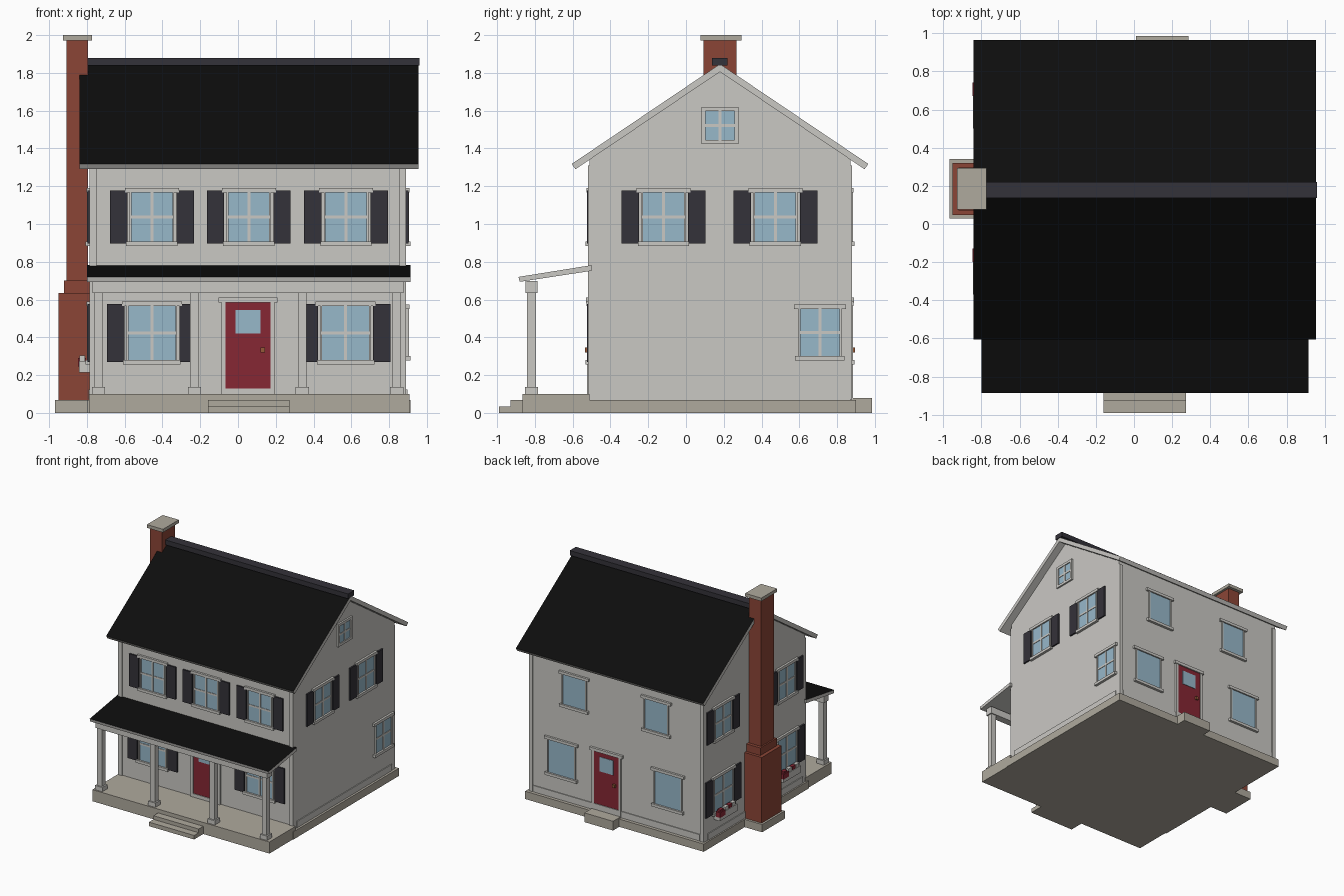
import bpy
import bmesh
from mathutils import Vector

cube = bpy.data.objects.get("Cube")
if cube:
    bpy.data.objects.remove(cube, do_unlink=True)


def material(name, r, g, b):
    m = bpy.data.materials.new(name)
    m.use_nodes = True
    m.diffuse_color = (r, g, b, 1)
    bsdf = m.node_tree.nodes["Principled BSDF"]
    bsdf.inputs["Base Color"].default_value = (r, g, b, 1)
    bsdf.inputs["Roughness"].default_value = 0.8
    return m


WHITE = material("off white", 0.59, 0.58, 0.55)
STONE = material("stone", 0.43, 0.40, 0.34)
BRICK = material("brick red", 0.26, 0.06, 0.037)
GLASS = material("pale blue glass", 0.31, 0.48, 0.59)
RED = material("deep red", 0.24, 0.02, 0.034)
CHARCOAL = material("charcoal", 0.034, 0.032, 0.041)
BLACK = material("roof black", 0.004, 0.004, 0.004)
BRASS = material("brass", 0.3, 0.1, 0.04)


def finish(name, bm, *mats):
    bmesh.ops.recalc_face_normals(bm, faces=bm.faces)
    mesh = bpy.data.meshes.new(name)
    bm.to_mesh(mesh)
    bm.free()
    for m in mats:
        mesh.materials.append(m)
    obj = bpy.data.objects.new(name, mesh)
    bpy.context.collection.objects.link(obj)
    return obj


def box(name, xs, ys, zs, mat):
    bm = bmesh.new()
    bmesh.ops.create_cube(bm, size=1)
    for v in bm.verts:
        v.co = Vector([(a + b) / 2 + c * abs(b - a)
                       for (a, b), c in zip((xs, ys, zs), v.co)])
    return finish(name, bm, mat)


def extrude_x(name, profile, x0, x1, mat, top_mat=None):
    """Sweep a y-z profile along x; faces turned up can take a second colour."""
    bm = bmesh.new()
    face = bm.faces.new([bm.verts.new((x0, y, z)) for y, z in profile])
    new = bmesh.ops.extrude_face_region(bm, geom=[face])["geom"]
    for v in new:
        if isinstance(v, bmesh.types.BMVert):
            v.co.x = x1
    bmesh.ops.recalc_face_normals(bm, faces=bm.faces)
    if top_mat:
        for f in bm.faces:
            f.material_index = int(f.normal.z > 0.6)
    return finish(name, bm, mat, *([top_mat] if top_mat else []))


# Wall planes
FRONT, BACK, RIGHT, LEFT = -0.51, 0.87, -0.785, 0.89
RIDGE = 0.18


def plate(name, side, us, zs, ds, mat):
    """Box on a wall: us runs along the wall, ds is the distance out of it."""
    if side == "front":
        return box(name, us, [FRONT - d for d in ds], zs, mat)
    if side == "back":
        return box(name, us, [BACK + d for d in ds], zs, mat)
    if side == "right":
        return box(name, [RIGHT - d for d in ds], us, zs, mat)
    return box(name, [LEFT + d for d in ds], us, zs, mat)


def frame(name, side, u, z, w, h, t=0.02):
    for s in (-1, 1):
        plate(name + "_stile", side, sorted((u + s * w, u + s * (w + t))),
              (z - h - t, z + h + t), (0, 0.014), WHITE)
        plate(name + "_rail", side, (u - w, u + w),
              sorted((z + s * h, z + s * (h + t))), (0, 0.014), WHITE)


def window(name, side, u, z, w, h, shutters=False, bars=True, ledges=True):
    plate(name + "_glass", side, (u - w, u + w), (z - h, z + h), (-0.01, 0.006), GLASS)
    frame(name + "_frame", side, u, z, w, h, 0.01 if ledges else 0.022)
    if bars:
        plate(name + "_upright_bar", side, (u - 0.008, u + 0.008),
              (z - h, z + h), (0, 0.011), WHITE)
        plate(name + "_cross_bar", side, (u - w, u + w),
              (z - 0.008, z + 0.008), (0, 0.010), WHITE)
    if ledges:
        plate(name + "_lintel", side, (u - w - 0.035, u + w + 0.035),
              (z + h, z + h + 0.024), (0, 0.018), WHITE)
        plate(name + "_sill", side, (u - w - 0.028, u + w + 0.028),
              (z - h - 0.024, z - h), (0, 0.022), WHITE)
    if shutters:
        for s in (-1, 1):
            plate(name + "_shutter", side,
                  sorted((u + s * (w + 0.022), u + s * (w + 0.114))),
                  (z - h - 0.01, z + h + 0.01), (0, 0.013), CHARCOAL)


def door(name, side, u, knob):
    w, z0, z1 = 0.118, 0.13, 0.585
    plate(name + "_panel", side, (u - w, u + w), (z0, z1), (0, 0.008), RED)
    plate(name + "_glass", side, (u - 0.066, u + 0.066), (0.42, 0.545), (0, 0.012), GLASS)
    plate(name + "_knob", side, (u + knob - 0.012, u + knob + 0.012),
          (0.32, 0.345), (0, 0.025), BRASS)
    for s in (-1, 1):
        plate(name + "_jamb", side, sorted((u + s * w, u + s * (w + 0.022))),
              (z0, z1), (0, 0.014), WHITE)
    plate(name + "_lintel", side, (u - 0.155, u + 0.155), (z1, z1 + 0.026), (0, 0.02), WHITE)
    plate(name + "_threshold", side, (u - 0.14, u + 0.14), (0.07, z0), (0, 0.014), WHITE)


# Ground works
box("foundation", (-0.80, 0.912), (-0.54, 0.90), (0, 0.067), STONE)
box("porch_floor", (-0.79, 0.907), (-0.865, FRONT), (0, 0.10), STONE)
box("porch_lower_step", (-0.16, 0.273), (-0.99, -0.86), (0, 0.035), STONE)
box("porch_upper_step", (-0.16, 0.273), (-0.928, -0.86), (0, 0.067), STONE)
box("back_step", (0.01, 0.285), (BACK, 0.985), (0, 0.08), STONE)

# House body
extrude_x("house_walls", [(FRONT, 0.06), (BACK, 0.06), (BACK, 1.345),
                          (RIDGE, 1.815), (FRONT, 1.345)], RIGHT, LEFT, WHITE)
for side in ("front", "back"):
    for us in ((RIGHT, RIGHT + 0.035), (LEFT - 0.035, LEFT)):
        plate("corner_board", side, us, (0.07, 1.31), (0, 0.009), WHITE)
plate("back_base_board", "back", (RIGHT + 0.04, LEFT - 0.04), (0.07, 0.125), (0, 0.007), WHITE)
for side in ("right", "left"):
    plate(side + "_base_board", side, (FRONT + 0.04, BACK - 0.04), (0.07, 0.125), (0, 0.007), WHITE)

# Main roof
extrude_x("main_roof", [(-0.605, 1.318), (RIDGE, 1.847), (0.965, 1.318),
                        (0.945, 1.29), (RIDGE, 1.806), (-0.585, 1.29)],
          -0.84, 0.955, WHITE, BLACK)
box("ridge_cap", (-0.84, 0.96), (0.137, 0.22), (1.838, 1.88), CHARCOAL)

# Porch
extrude_x("porch_roof", [(-0.887, 0.72), (FRONT + 0.01, 0.782),
                         (FRONT + 0.01, 0.752), (-0.88, 0.694)],
          -0.80, 0.914, WHITE, BLACK)
box("porch_beam", (-0.77, 0.875), (-0.85, -0.786), (0.635, 0.697), WHITE)
for x in (-0.738, -0.23, 0.34, 0.841):
    for part, r, zs in (("post", 0.023, (0.10, 0.64)), ("post_foot", 0.035, (0.10, 0.137))):
        box("porch_" + part, (x - r, x + r), (-0.818 - r, -0.818 + r), zs, WHITE)

# Chimney
for part, xs, ys, zs, mat in (
        ("footing", (-0.968, -0.78), (0.03, 0.34), (0, 0.067), STONE),
        ("base", (-0.95, -0.78), (0.048, 0.32), (0.06, 0.635), BRICK),
        ("shoulder", (-0.92, -0.78), (0.07, 0.295), (0.635, 0.70), BRICK),
        ("stack", (-0.907, -0.793), (0.092, 0.267), (0.70, 1.975), BRICK),
        ("cap", (-0.927, -0.773), (0.077, 0.293), (1.972, 2.0), STONE)):
    box("chimney_" + part, xs, ys, zs, mat)

# Windows
UP, LOW = (1.037, 0.108, 0.13), (0.423, 0.124, 0.143)
for u in (-0.456, 0.057, 0.572):
    window("front_upper_window", "front", u, *UP, shutters=True)
for u in (-0.456, 0.57):
    window("front_lower_window", "front", u, *LOW, shutters=True)
for u in (-0.119, 0.473):
    window("left_upper_window", "left", u, *UP, shutters=True)
window("left_lower_window", "left", 0.709, 0.425, 0.103, 0.124)
window("attic_window", "left", RIDGE, 1.522, 0.076, 0.076, ledges=False)
for u in (0.457, -0.33):
    window("back_upper_window", "back", u, *UP, bars=False)
for u in (0.58, -0.44):
    window("back_lower_window", "back", u, *LOW, bars=False)

# Chimney side windows with flower boxes
for u in (0.62, -0.25):
    window("right_upper_window", "right", u, *UP, shutters=True)
    window("right_lower_window", "right", u, *LOW, shutters=True)
    plate("flower_box", "right", (u - 0.12, u + 0.12), (0.215, 0.275), (0, 0.058), WHITE)
    for k, mat in ((-0.08, WHITE), (-0.03, RED), (0.02, WHITE), (0.085, RED)):
        plate("flower", "right", (u + k - 0.022, u + k + 0.022),
              (0.26, 0.305), (0.024, 0.054), mat)
    plate("trailing_flower", "right", (u + 0.05, u + 0.122), (0.245, 0.29), (0.02, 0.062), RED)

# Doors
door("front_door", "front", 0.053, 0.078)
door("back_door", "back", 0.147, -0.078)
